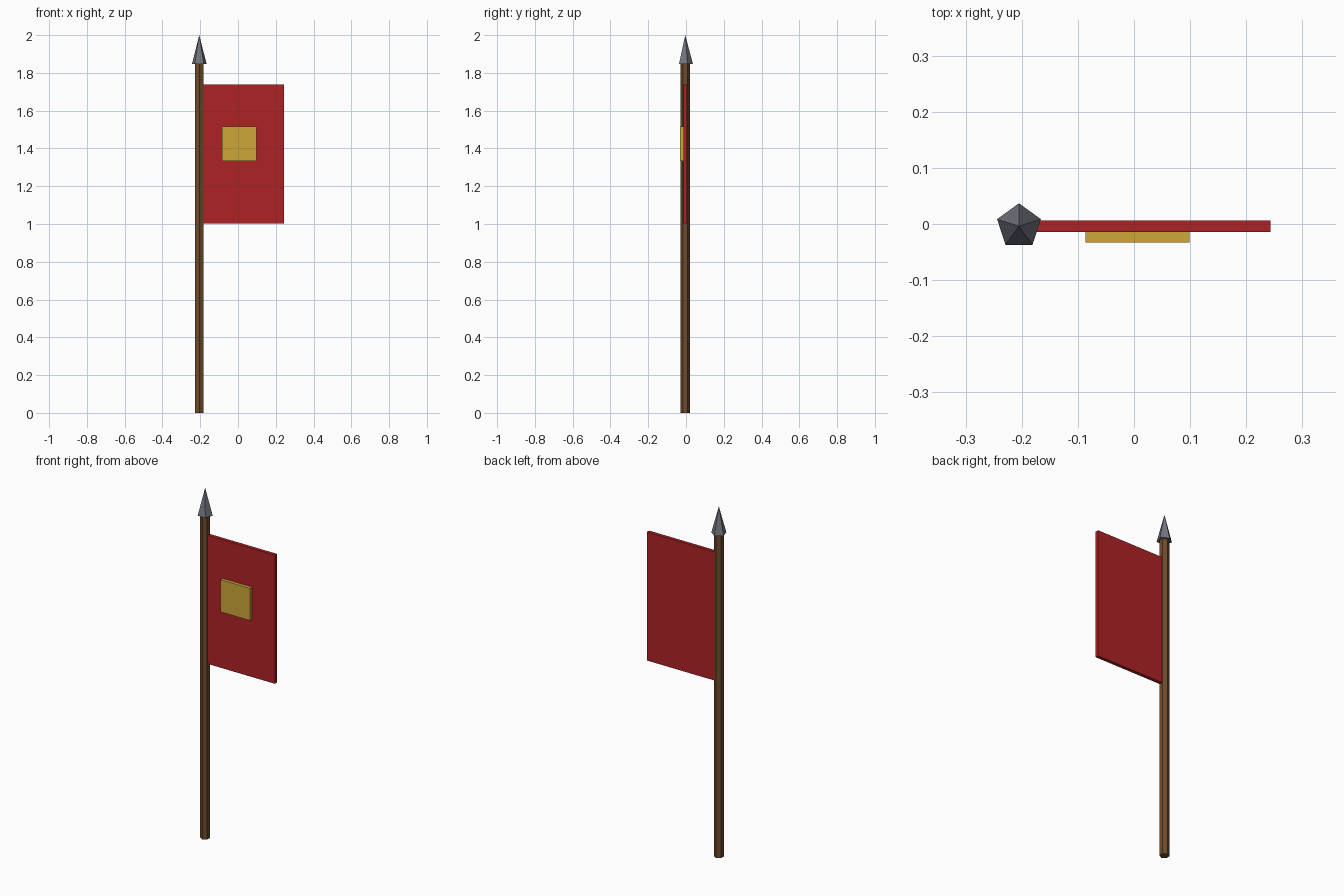
import bpy
from math import pi

cube = bpy.data.objects.get("Cube")
if cube:
    bpy.data.objects.remove(cube, do_unlink=True)

POLE_X, MID_Y = -0.205, -0.004


def material(name, color):
    mat = bpy.data.materials.new(name)
    mat.use_nodes = True
    mat.diffuse_color = (*color, 1)
    bsdf = next(n for n in mat.node_tree.nodes if n.type == "BSDF_PRINCIPLED")
    bsdf.inputs["Base Color"].default_value = (*color, 1)
    return mat


def finish(name, mat):
    obj = bpy.context.object
    obj.name = name
    obj.data.name = name
    obj.data.materials.append(mat)
    return obj


def box(name, low, high, mat):
    center = [(a + b) / 2 for a, b in zip(low, high)]
    bpy.ops.mesh.primitive_cube_add(size=1, location=center)
    obj = finish(name, mat)
    obj.scale = [b - a for a, b in zip(low, high)]
    bpy.ops.object.transform_apply(location=False, rotation=False, scale=True)
    return obj


def prism(name, sides, r_low, r_high, z_low, z_high, mat):
    bpy.ops.mesh.primitive_cone_add(
        vertices=sides, radius1=r_low, radius2=r_high, depth=z_high - z_low,
        location=(POLE_X, MID_Y, (z_low + z_high) / 2))
    return finish(name, mat)


wood = material("brown wood", (0.16, 0.075, 0.025))
steel = material("grey steel", (0.17, 0.18, 0.21))
red = material("red cloth", (0.42, 0.016, 0.019))
gold = material("gold cloth", (0.62, 0.39, 0.04))

# Pole with a spear point on top
prism("pole", 6, 0.0255, 0.0255, 0, 1.846, wood)
prism("spear_tip", 5, 0.041, 0, 1.846, 2, steel)

# Banner with a raised square emblem on its front
box("banner", (-0.182, MID_Y - 0.01, 1.003), (0.243, MID_Y + 0.01, 1.738), red)
box("emblem", (-0.086, MID_Y - 0.029, 1.333), (0.099, MID_Y - 0.01, 1.517), gold)
